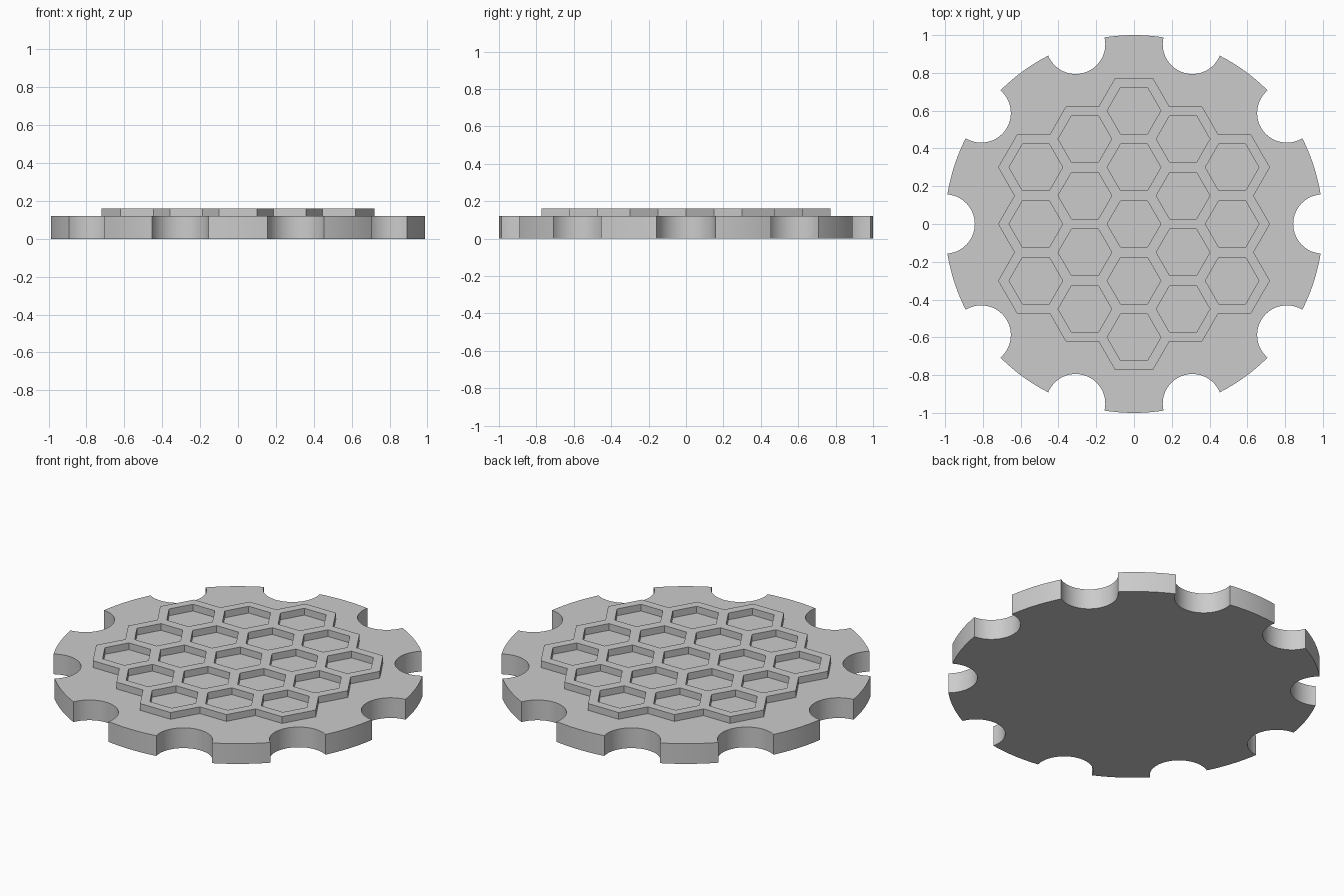
import bpy
import bmesh
from math import asin, cos, pi, radians, sin
from mathutils import Matrix, Vector

cube = bpy.data.objects.get("Cube")
if cube:
    bpy.data.objects.remove(cube, do_unlink=True)

BASE_TOP, GRID_TOP = 0.12, 0.16
NOTCHES, NOTCH_R = 10, 0.157
PITCH = 0.3            # spacing of the hexagon cells
HOLE_R, WALL_R = 0.142, 0.2
SQ3 = 3 ** 0.5

grey = bpy.data.materials.new("plain grey")
grey.use_nodes = True
grey.diffuse_color = (0.6, 0.6, 0.6, 1)
grey.node_tree.nodes["Principled BSDF"].inputs["Base Color"].default_value = (0.6, 0.6, 0.6, 1)


def polar(radius, angle):
    return Vector((radius * cos(angle), radius * sin(angle)))


def slab(name, loops, bottom, top):
    """Fill closed loops (outline first, then holes) and extrude them upward."""
    bm = bmesh.new()
    for loop in loops:
        verts = [bm.verts.new((p.x, p.y, bottom)) for p in loop]
        for a, b in zip(verts, verts[1:] + verts[:1]):
            bm.edges.new((a, b))
    bmesh.ops.triangle_fill(bm, edges=bm.edges[:], use_beauty=True, use_dissolve=False)
    extruded = bmesh.ops.extrude_face_region(bm, geom=bm.faces[:], use_keep_orig=True)
    raised = [g for g in extruded["geom"] if isinstance(g, bmesh.types.BMVert)]
    bmesh.ops.translate(bm, verts=raised, vec=(0, 0, top - bottom))
    bmesh.ops.recalc_face_normals(bm, faces=bm.faces[:])
    mesh = bpy.data.meshes.new(name)
    bm.to_mesh(mesh)
    bm.free()
    mesh.materials.append(grey)
    obj = bpy.data.objects.new(name, mesh)
    bpy.context.collection.objects.link(obj)
    bpy.ops.object.select_all(action="DESELECT")
    obj.select_set(True)
    bpy.context.view_layer.objects.active = obj
    bpy.ops.object.shade_smooth_by_angle(angle=radians(30))
    return obj


# Round base with scalloped rim: a concave bite, then an arc of rim
outline = []
half = asin(NOTCH_R / 2)
step = 2 * pi / NOTCHES
bite_steps, rim_steps = 28, 12
for k in range(NOTCHES):
    a = k * step
    for i in range(bite_steps + 1):
        phi = 1.5 * pi - half - (pi - 2 * half) * i / bite_steps
        outline.append(polar(1, a) + polar(NOTCH_R, a + phi))
    for i in range(1, rim_steps):
        outline.append(polar(1, a + 2 * half + (step - 4 * half) * i / rim_steps))
slab("scalloped_base", [outline], 0, BASE_TOP)

# Raised honeycomb: the outer edge repeats six times around the centre
dx = PITCH * SQ3 / 2
side = 2 * dx
inset = side + WALL_R - PITCH / 2 / SQ3
sector = [
    Vector((inset, -PITCH / 2)),
    Vector((side + WALL_R, 0)),
    Vector((inset, PITCH / 2)),
    Vector((side + WALL_R, PITCH)),
    Vector((side + WALL_R / 2, PITCH + WALL_R * SQ3 / 2)),
]
border = [Matrix.Rotation(k * pi / 3, 2) @ p for k in range(6) for p in sector]

# Nineteen hexagonal openings in columns of three, four, five, four, three
holes = []
for col in range(-2, 3):
    count = 5 - abs(col)
    for row in range(count):
        centre = Vector((col * dx, (row - (count - 1) / 2) * PITCH))
        holes.append([centre + polar(HOLE_R, i * pi / 3) for i in range(6)])
slab("honeycomb_grid", [border] + holes, BASE_TOP, GRID_TOP)
